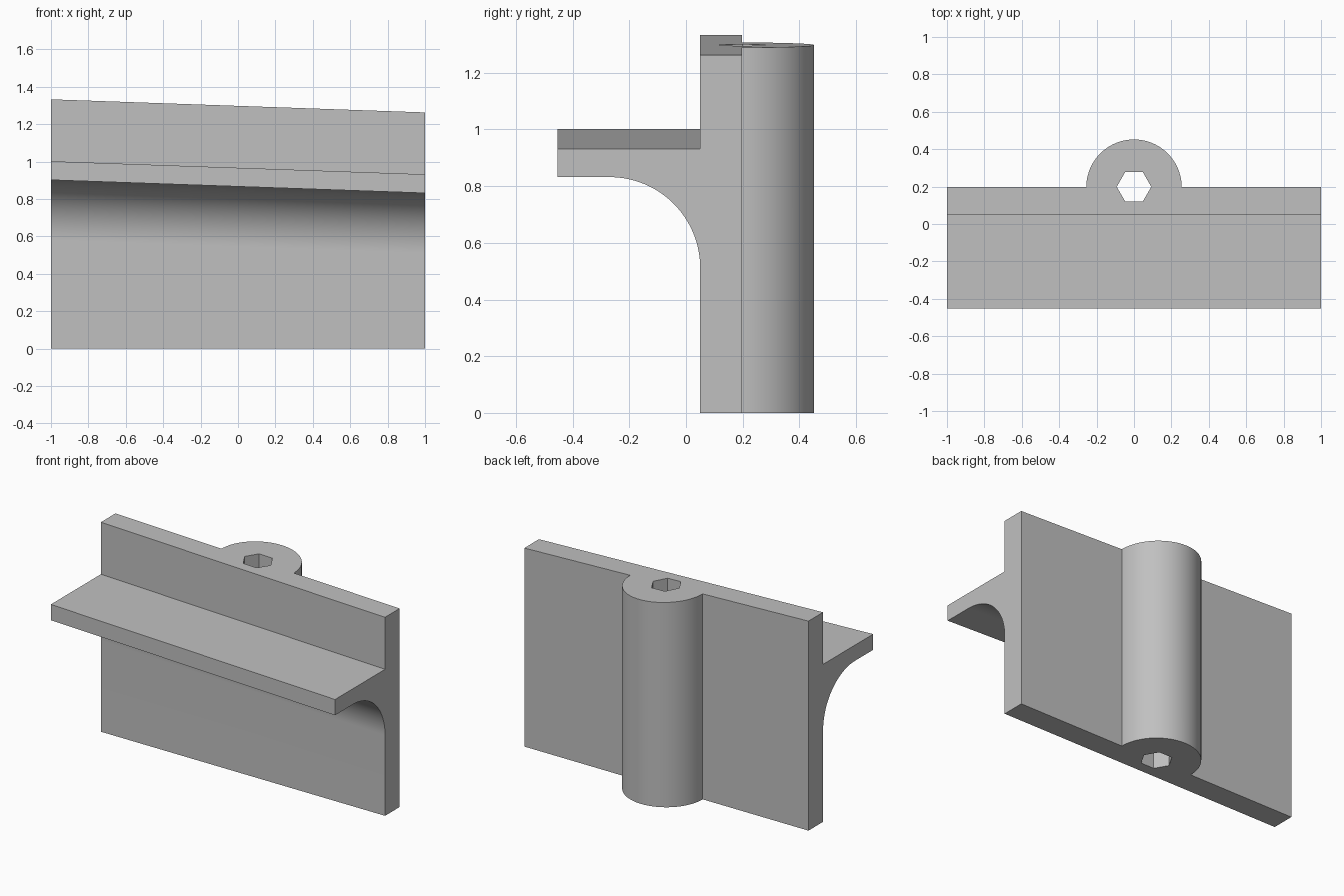
import bpy
import bmesh
import math
from mathutils import Vector

cube = bpy.data.objects.get("Cube")
if cube:
    bpy.data.objects.remove(cube, do_unlink=True)

SLOPE = -0.035          # fall of the top and the shelf along x
BACK = 0.197            # back face of the plate
FRONT = 0.05            # front face of the plate
MID_TOP = 1.298         # plate height at x = 0

grey = bpy.data.materials.new("plain grey")
grey.use_nodes = True
colour = (0.53, 0.53, 0.53, 1)
grey.diffuse_color = colour
grey.node_tree.nodes["Principled BSDF"].inputs["Base Color"].default_value = colour


def prism(name, outline, sweep):
    """Solid made by sweeping a closed outline along a vector."""
    bm = bmesh.new()
    face = bm.faces.new([bm.verts.new(p) for p in outline])
    moved = bmesh.ops.extrude_face_region(bm, geom=[face])["geom"]
    bmesh.ops.translate(bm, vec=sweep,
                        verts=[g for g in moved if isinstance(g, bmesh.types.BMVert)])
    bmesh.ops.recalc_face_normals(bm, faces=bm.faces)
    mesh = bpy.data.meshes.new(name)
    bm.to_mesh(mesh)
    bm.free()
    mesh.materials.append(grey)
    obj = bpy.data.objects.new(name, mesh)
    bpy.context.collection.objects.link(obj)
    return obj


def slope_top(obj):
    """Tilt the upper end to follow the sloping plate."""
    for v in obj.data.vertices:
        if v.co.z > 0.5:
            v.co.z += SLOPE * v.co.x


def combine(target, tool, operation):
    bpy.context.view_layer.objects.active = target
    mod = target.modifiers.new(operation.lower(), "BOOLEAN")
    mod.operation = operation
    mod.solver = "EXACT"
    mod.object = tool
    bpy.ops.object.modifier_apply(modifier=mod.name)
    bpy.data.objects.remove(tool, do_unlink=True)


# Plate and shelf: one side profile with a concave fillet, swept along x
RADIUS = 0.32
SHELF_TOP, SHELF_BOTTOM, TIP = 0.967, 0.867, -0.453
profile = [(BACK, 0), (BACK, MID_TOP), (FRONT, MID_TOP), (FRONT, SHELF_TOP),
           (TIP, SHELF_TOP), (TIP, SHELF_BOTTOM)]
for i in range(33):
    a = math.pi / 2 * (1 - i / 32)
    profile.append((FRONT - RADIUS + RADIUS * math.cos(a),
                    SHELF_BOTTOM - RADIUS + RADIUS * math.sin(a)))
profile.append((FRONT, 0))
bracket = prism("shelf_bracket", [(-1, y, z) for y, z in profile], Vector((2, 0, 0)))
for v in bracket.data.vertices:
    if v.co.z > 0.01:
        v.co.z += SLOPE * v.co.x

# Half-round boss on the back, rooted inside the plate
R = 0.255
arc = [(R * math.cos(math.pi * i / 48), BACK + R * math.sin(math.pi * i / 48), 0)
       for i in range(49)]
root = [(-R, BACK - 0.05, 0), (R, BACK - 0.05, 0)]
boss = prism("boss", arc + root, Vector((0, 0, MID_TOP)))
slope_top(boss)
combine(bracket, boss, "UNION")

# Hexagonal hole right through the boss
hexagon = [(0.0924 * math.cos(math.pi * i / 3),
            0.199 + 0.0924 * math.sin(math.pi * i / 3), -0.1) for i in range(6)]
combine(bracket, prism("hole_cutter", hexagon, Vector((0, 0, 1.6))), "DIFFERENCE")

# Smooth the curves, keep the edges sharp
bpy.ops.object.select_all(action="DESELECT")
bracket.select_set(True)
bpy.context.view_layer.objects.active = bracket
bpy.ops.object.shade_smooth_by_angle(angle=math.radians(30))
